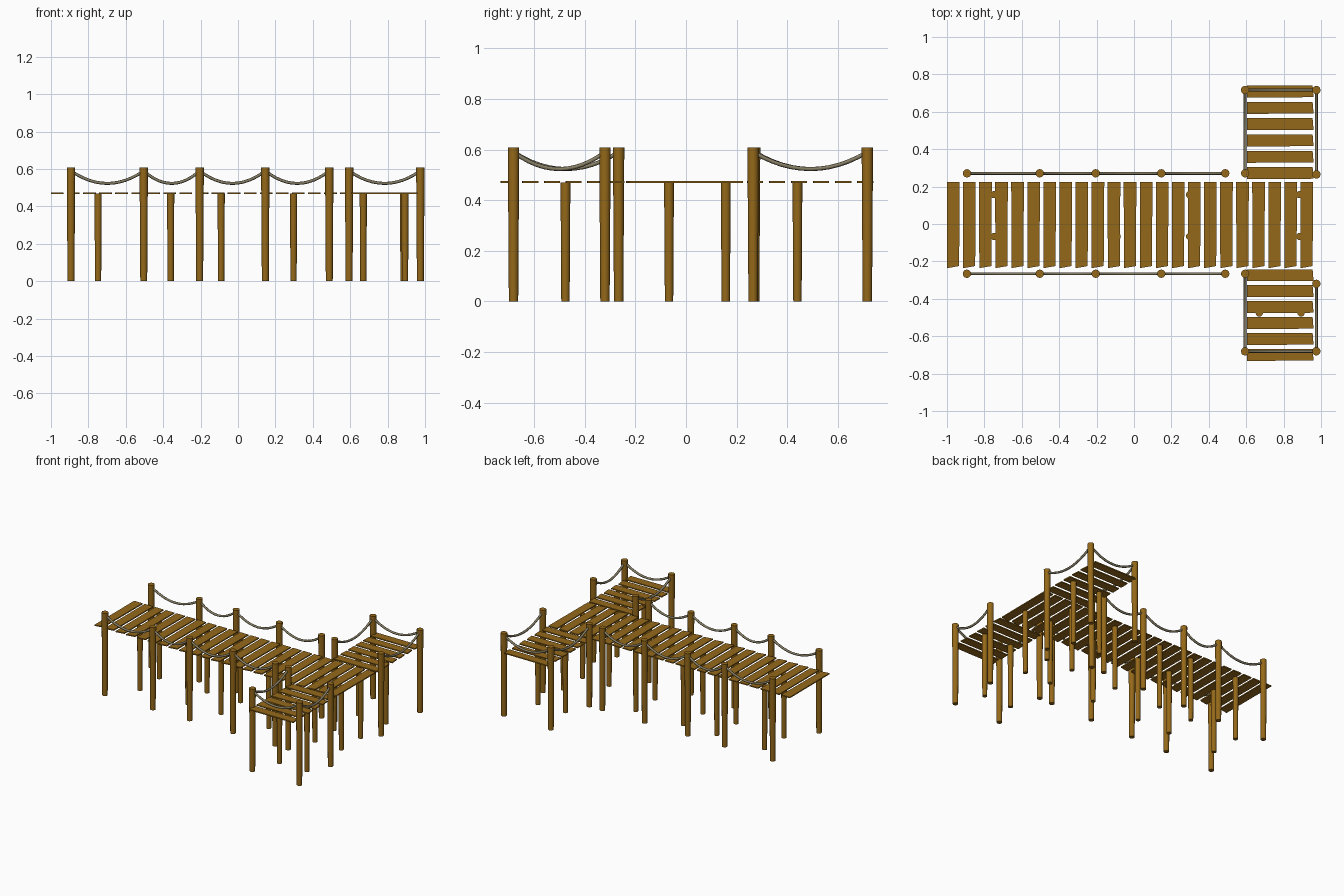
import bpy, math

if "Cube" in bpy.data.objects:
    bpy.data.objects.remove(bpy.data.objects["Cube"])

def material(name, rgb):
    m = bpy.data.materials.new(name)
    m.diffuse_color = (*rgb, 1)
    m.use_nodes = True
    m.node_tree.nodes["Principled BSDF"].inputs["Base Color"].default_value = m.diffuse_color
    return m

WOOD = material("wood", (0.30, 0.14, 0.01))
ROPE = material("rope", (0.24, 0.21, 0.13))

def post(name, x, y, height, r_bottom, r_top):
    # slightly tapered round pile standing on the ground
    bpy.ops.mesh.primitive_cone_add(vertices=12, radius1=r_bottom, radius2=r_top,
                                    depth=height, location=(x, y, height / 2))
    o = bpy.context.object
    o.name = name
    o.data.materials.append(WOOD)
    bpy.ops.object.shade_smooth_by_angle(angle=math.radians(40))

def plank(name, outline, z0=0.467, z1=0.475):
    # thin board extruded from a four-corner outline (counter-clockwise)
    verts = [(x, y, z) for z in (z0, z1) for x, y in outline]
    faces = [(3, 2, 1, 0), (4, 5, 6, 7)]
    faces += [(i, (i + 1) % 4, (i + 1) % 4 + 4, i + 4) for i in range(4)]
    me = bpy.data.meshes.new(name)
    me.from_pydata(verts, [], faces)
    me.materials.append(WOOD)
    bpy.context.collection.objects.link(bpy.data.objects.new(name, me))

def rope(name, a, b, z_end=0.590, sag=0.067, steps=12):
    # sagging rope between two post tops
    cu = bpy.data.curves.new(name, 'CURVE')
    cu.dimensions = '3D'
    cu.bevel_depth = 0.008
    cu.bevel_resolution = 2
    cu.use_fill_caps = True
    sp = cu.splines.new('POLY')
    sp.points.add(steps)
    for i, p in enumerate(sp.points):
        t = i / steps
        p.co = (a[0] + (b[0] - a[0]) * t, a[1] + (b[1] - a[1]) * t,
                z_end - sag * 4 * t * (1 - t), 1)
    sp.use_smooth = True
    cu.materials.append(ROPE)
    bpy.context.collection.objects.link(bpy.data.objects.new(name, cu))

# walkway boards
for i in range(23):
    x = -1.0 + i * 0.0859
    plank("walkway_plank", [(x + 0.001, -0.236), (x + 0.065, -0.225),
                            (x + 0.068, 0.225), (x, 0.225)])

# side platform boards
for i in range(6):
    for y in (-0.273 - i * 0.0852, 0.273 + i * 0.0872):
        plank("platform_plank", [(0.603, y - 0.033), (0.960, y - 0.031),
                                 (0.955, y + 0.031), (0.605, y + 0.031)])

# hidden support piles
for x in (-0.748, -0.36, -0.09, 0.297, 0.67, 0.885):
    for y in (-0.067, 0.157):
        post("walkway_support", x, y, 0.469, 0.0165, 0.0195)
for x in (0.67, 0.893):
    for y in (-0.476, 0.44):
        post("platform_support", x, y, 0.469, 0.0165, 0.0195)

# railing posts with ropes strung along each run
runs = [[(x, y) for x in (-0.893, -0.504, -0.205, 0.146, 0.488)] for y in (-0.266, 0.271)]
runs.append([(0.594, -0.266), (0.594, -0.681), (0.975, -0.681), (0.975, -0.32)])
runs.append([(0.594, 0.271), (0.594, 0.716), (0.975, 0.716), (0.975, 0.265)])
for run in runs:
    for x, y in run:
        post("railing_post", x, y, 0.608, 0.0185, 0.0225)
    for a, b in zip(run, run[1:]):
        rope("railing_rope", a, b)
